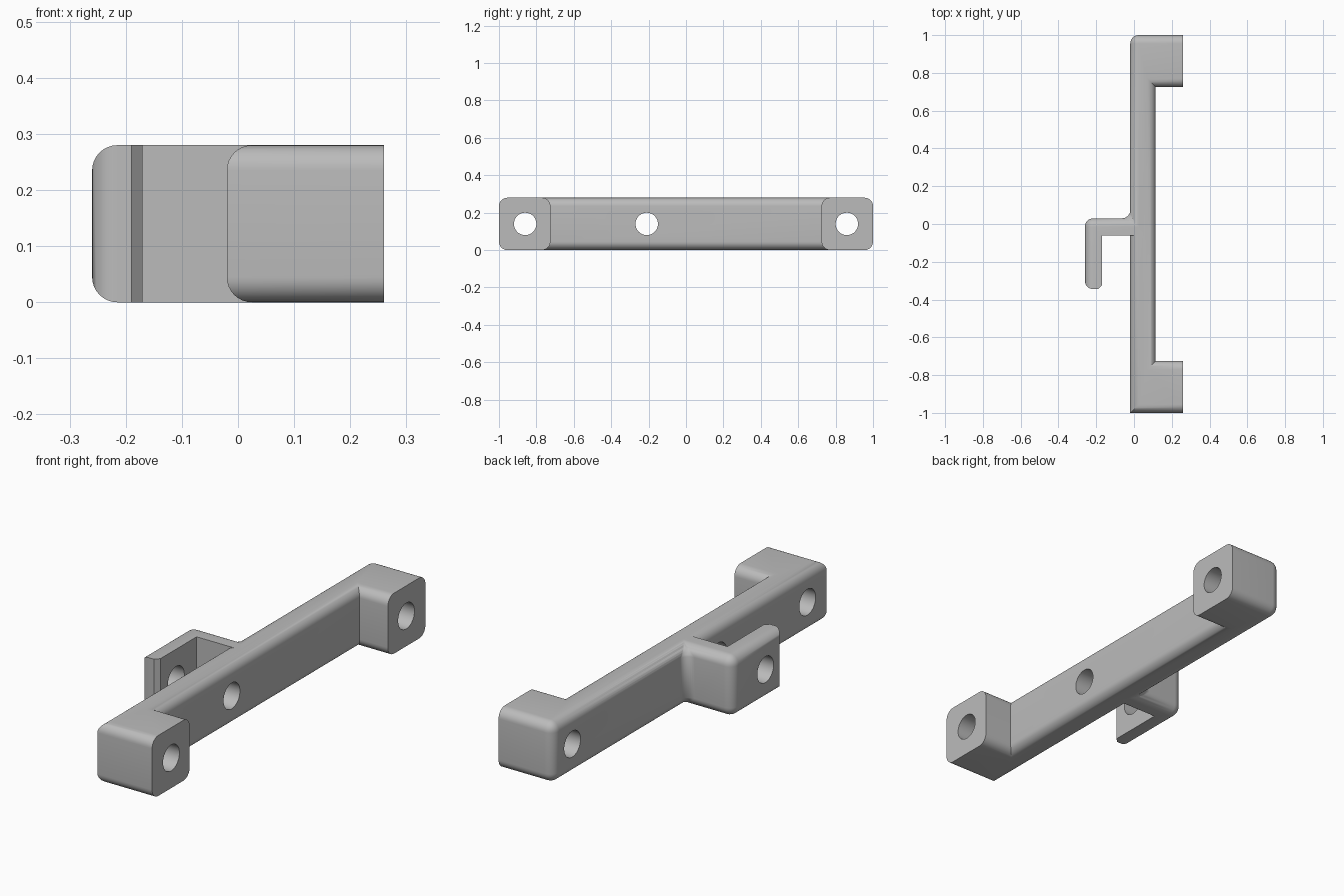
import bpy
import bmesh
from math import pi
from mathutils import Matrix

H = 0.28        # height of the whole part
R = 0.045       # edge rounding
BACK, FRONT, PAD = -0.02, 0.115, 0.26

cube = bpy.data.objects.get("Cube")
if cube:
    bpy.data.objects.remove(cube, do_unlink=True)

grey = bpy.data.materials.new("plain_grey")
grey.use_nodes = True
colour = (0.5, 0.5, 0.5, 1)
grey.diffuse_color = colour
grey.node_tree.nodes["Principled BSDF"].inputs["Base Color"].default_value = colour


def finish(name, bm):
    bmesh.ops.recalc_face_normals(bm, faces=bm.faces)
    mesh = bpy.data.meshes.new(name)
    bm.to_mesh(mesh)
    bm.free()
    mesh.materials.append(grey)
    obj = bpy.data.objects.new(name, mesh)
    bpy.context.collection.objects.link(obj)
    return obj


def rounded_extrusion(name, outline, is_round):
    """Extrude a plan outline upward and round the edges picked by is_round."""
    bm = bmesh.new()
    base = bm.faces.new([bm.verts.new((x, y, 0)) for x, y in outline])
    result = bmesh.ops.extrude_face_region(bm, geom=[base], use_keep_orig=True)
    top = [v for v in result["geom"] if isinstance(v, bmesh.types.BMVert)]
    bmesh.ops.translate(bm, verts=top, vec=(0, 0, H))
    bmesh.ops.recalc_face_normals(bm, faces=bm.faces)
    edges = []
    for e in bm.edges:
        a, b = (v.co for v in e.verts)
        mid = (a + b) / 2
        if is_round(mid.x, mid.y, abs(a.z - b.z) > 0.1):
            edges.append(e)
    bmesh.ops.bevel(bm, geom=edges, offset=R, segments=8, profile=0.5,
                    affect='EDGES', clamp_overlap=False)
    return finish(name, bm)


def near(a, b):
    return abs(a - b) < 0.001


def boolean(target, tool, operation):
    mod = target.modifiers.new(operation.lower(), 'BOOLEAN')
    mod.operation = operation
    mod.solver = 'EXACT'
    mod.object = tool
    bpy.context.view_layer.objects.active = target
    bpy.ops.object.modifier_apply(modifier=mod.name)
    bpy.data.objects.remove(tool, do_unlink=True)


# Long bar with a mounting block at each end
bracket = rounded_extrusion(
    "mounting_bracket",
    [(BACK, -1), (PAD, -1), (PAD, -0.725), (FRONT, -0.725),
     (FRONT, 0.725), (PAD, 0.725), (PAD, 1), (BACK, 1)],
    lambda x, y, upright: (near(x, BACK) and near(y, 1)) if upright
    else not near(x, PAD))

# Hooked arm, with a fillet where it grows out of the bar
OUT, IN, ARM, JOIN = -0.26, -0.17, 0.03, BACK + 0.0005
hook = rounded_extrusion(
    "hook",
    [(OUT, -0.345), (-0.19, -0.345), (IN, -0.325), (IN, -0.06), (0.05, -0.06),
     (0.05, 0.2), (JOIN, 0.2), (JOIN, ARM), (OUT, ARM)],
    lambda x, y, upright: (near(x, OUT) or (near(x, JOIN) and near(y, ARM))) if upright
    else near(x, OUT) or near(y, ARM) or near(x, JOIN))
boolean(bracket, hook, 'UNION')

# Screw holes through the blocks, bar and hook
for y in (-0.86, -0.21, 0.86):
    bm = bmesh.new()
    place = Matrix.Translation((0, y, H / 2)) @ Matrix.Rotation(pi / 2, 4, 'Y')
    bmesh.ops.create_cone(bm, cap_ends=True, segments=48, radius1=0.06,
                          radius2=0.06, depth=1, matrix=place)
    boolean(bracket, finish("hole_cutter", bm), 'DIFFERENCE')

# Smooth the roundings and keep the crisp edges
bpy.ops.object.select_all(action='DESELECT')
bracket.select_set(True)
bpy.context.view_layer.objects.active = bracket
bpy.ops.object.shade_smooth_by_angle(angle=pi / 6)
